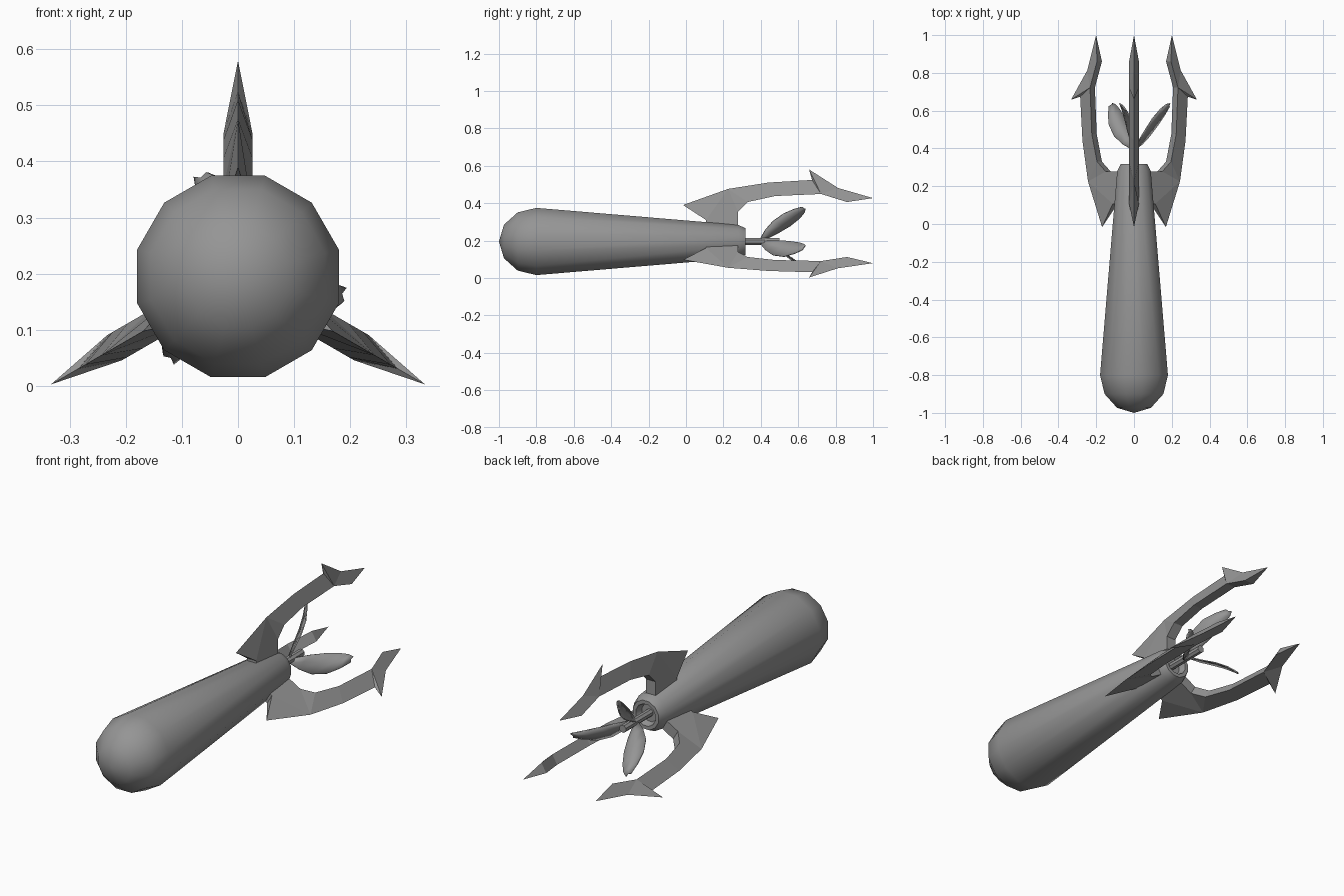
import bpy, bmesh, math
from mathutils import Vector

if "Cube" in bpy.data.objects:
    bpy.data.objects.remove(bpy.data.objects["Cube"])

AXIS_Z = 0.195  # height of the long axis

grey = bpy.data.materials.new("mid_grey")
grey.use_nodes = True
grey.diffuse_color = (0.3, 0.3, 0.3, 1)
grey.node_tree.nodes["Principled BSDF"].inputs["Base Color"].default_value = (0.3, 0.3, 0.3, 1)


def polar(r, y, angle, t=0.0):
    """Point at radius r along the axis, t sideways from the radial direction."""
    c, s = math.cos(angle), math.sin(angle)
    return Vector((r * c - t * s, y, AXIS_Z + r * s + t * c))


def make_object(name, verts, faces, smooth=None):
    mesh = bpy.data.meshes.new(name)
    mesh.from_pydata(verts, [], faces)
    bm = bmesh.new()
    bm.from_mesh(mesh)
    bmesh.ops.remove_doubles(bm, verts=bm.verts, dist=1e-5)
    bmesh.ops.recalc_face_normals(bm, faces=bm.faces)
    bm.to_mesh(mesh)
    bm.free()
    mesh.materials.append(grey)
    obj = bpy.data.objects.new(name, mesh)
    bpy.context.collection.objects.link(obj)
    if smooth:
        bpy.ops.object.select_all(action='DESELECT')
        obj.select_set(True)
        bpy.context.view_layer.objects.active = obj
        bpy.ops.object.shade_smooth_by_angle(angle=math.radians(smooth))
    return obj


def lathe(name, profile, sides):
    """Turn (y, radius) points about the long axis."""
    verts = [polar(r, y, 2 * math.pi * (k + 0.5) / sides)
             for y, r in profile for k in range(sides)]
    faces = []
    for i in range(len(profile) - 1):
        for k in range(sides):
            n = (k + 1) % sides
            faces.append((i * sides + k, i * sides + n,
                          (i + 1) * sides + n, (i + 1) * sides + k))
    return make_object(name, verts, faces, smooth=40)


# Tapered body: round nose, long cone, chamfered tail with a recess
R = 0.186
nose = [(-0.8 - 0.2 * math.cos(a), R * math.sin(a))
        for a in (math.radians(d) for d in (0, 30, 60, 90))]
tail = [(0.28, 0.092), (0.318, 0.073), (0.318, 0.055), (0.285, 0.045), (0.285, 0)]
lathe("body", nose + tail, 12)

# Propeller shaft
lathe("propeller_shaft", [(0.28, 0), (0.28, 0.019), (0.5, 0.019), (0.5, 0)], 8)

# Fins: sharp outer edge, thick inner edge, points as (y, radius, half thickness)
W = 0.026
FIN = {
    "o0": (-0.016, 0.195, 0), "o1": (0.225, 0.281, 0), "o2": (0.44, 0.315, 0),
    "o3": (0.674, 0.329, 0), "o4": (0.658, 0.385, 0), "o5": (0.813, 0.286, 0),
    "tip": (1.0, 0.232, 0),
    "i0": (0.107, 0.115, W), "b0": (0.107, 0.08, W), "b1": (0.278, 0.07, W),
    "i2": (0.278, 0.158, W), "i3": (0.33, 0.211, W), "i4": (0.476, 0.243, W),
    "i5": (0.722, 0.254, W), "i6": (0.861, 0.211, W),
}
SIDE = ["o0 o1 i0", "o1 i2 b1 b0 i0", "o1 i3 i2", "o1 o2 i4 i3", "o2 o3 i5 i4",
        "o3 o4 i5", "o4 o5 i5", "o5 tip i6 i5"]
INNER = "o0 i0 b0 b1 i2 i3 i4 i5 i6 tip".split()


def make_fin(name, angle):
    keys = list(FIN)
    n = len(keys)
    verts = [polar(r, y, angle, s * t) for s in (1, -1) for y, r, t in FIN.values()]
    faces = []
    for row in SIDE:
        f = [keys.index(k) for k in row.split()]
        faces += [f, [i + n for i in reversed(f)]]
    for a, b in zip(INNER, INNER[1:]):
        i, j = keys.index(a), keys.index(b)
        if a == "o0":
            faces.append((i, j, j + n))
        elif b == "tip":
            faces.append((i, j, i + n))
        else:
            faces.append((i, j, j + n, i + n))
    return make_object(name, verts, faces)


for name, deg in (("top_fin", 90), ("right_fin", 210), ("left_fin", 330)):
    make_fin(name, math.radians(deg))

# Swept leaf blades: (y, radius, half chord along y, half chord sideways, side shift)
BLADE = [(0.40, 0.0, 0.006, 0.008, 0), (0.455, 0.045, 0.032, 0.026, -0.010),
         (0.51, 0.088, 0.045, 0.038, -0.020), (0.565, 0.132, 0.042, 0.038, -0.020),
         (0.605, 0.165, 0.028, 0.026, -0.010), (0.63, 0.187, 0.008, 0.012, 0)]


def make_blade(name, angle):
    verts = [polar(r + 0.006 * abs(s), y + s * a, angle, shift + s * b)
             for y, r, a, b, shift in BLADE for s in (-1, 0, 1)]
    faces = [(3 * i + k, 3 * i + k + 1, 3 * i + k + 4, 3 * i + k + 3)
             for i in range(len(BLADE) - 1) for k in (0, 1)]
    blade = make_object(name, verts, faces, smooth=50)
    mod = blade.modifiers.new("thickness", 'SOLIDIFY')
    mod.thickness = 0.006
    mod.offset = 0


for name, deg in (("left_blade", -10), ("upper_blade", 110), ("lower_blade", 230)):
    make_blade(name, math.radians(deg))
